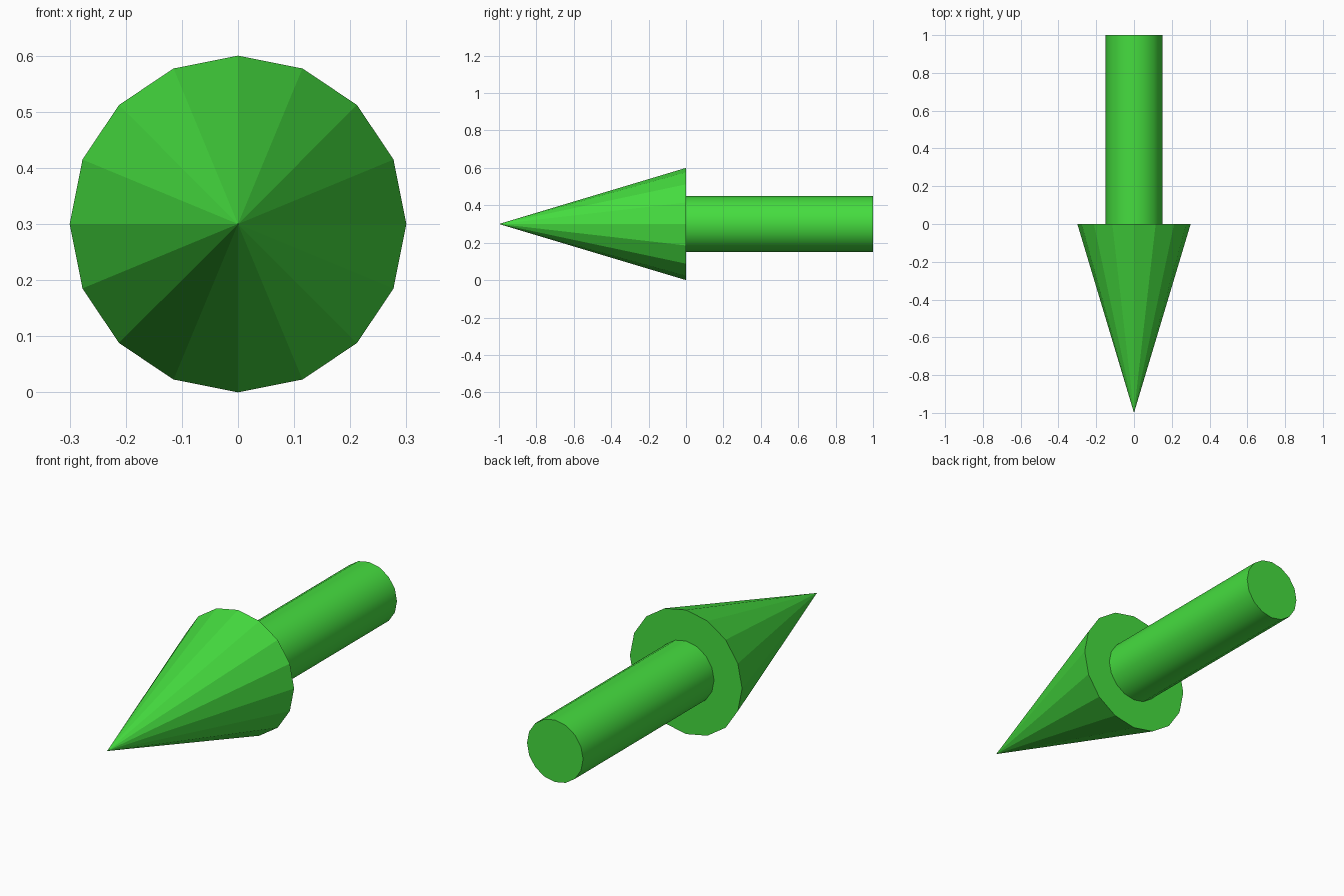
import bpy
import math

if "Cube" in bpy.data.objects:
    bpy.data.objects.remove(bpy.data.objects["Cube"])

SIDES = 16
AXIS_HEIGHT = 0.3
LENGTH = 1.0
FORWARD = (math.pi / 2, 0, 0)  # turns local +z to face -y

green = bpy.data.materials.new("green")
green.diffuse_color = (0.06, 0.72, 0.05, 1)
green.use_nodes = True
green.node_tree.nodes["Principled BSDF"].inputs["Base Color"].default_value = green.diffuse_color


def finish(name):
    """Name the active part, apply its rotation and colour it."""
    part = bpy.context.object
    part.name = name
    bpy.ops.object.transform_apply(location=False, rotation=True, scale=False)
    part.data.materials.append(green)
    return part


# Pointed head, flat-faced, tip towards the front
bpy.ops.mesh.primitive_cone_add(
    vertices=SIDES, radius1=0.3, radius2=0, depth=LENGTH,
    location=(0, -LENGTH / 2, AXIS_HEIGHT), rotation=FORWARD)
finish("arrow_head")

# Round shaft, smooth sides with crisp end caps
bpy.ops.mesh.primitive_cylinder_add(
    vertices=SIDES, radius=0.15, depth=LENGTH,
    location=(0, LENGTH / 2, AXIS_HEIGHT), rotation=FORWARD)
finish("arrow_shaft")
bpy.ops.object.shade_smooth_by_angle(angle=math.radians(30))
